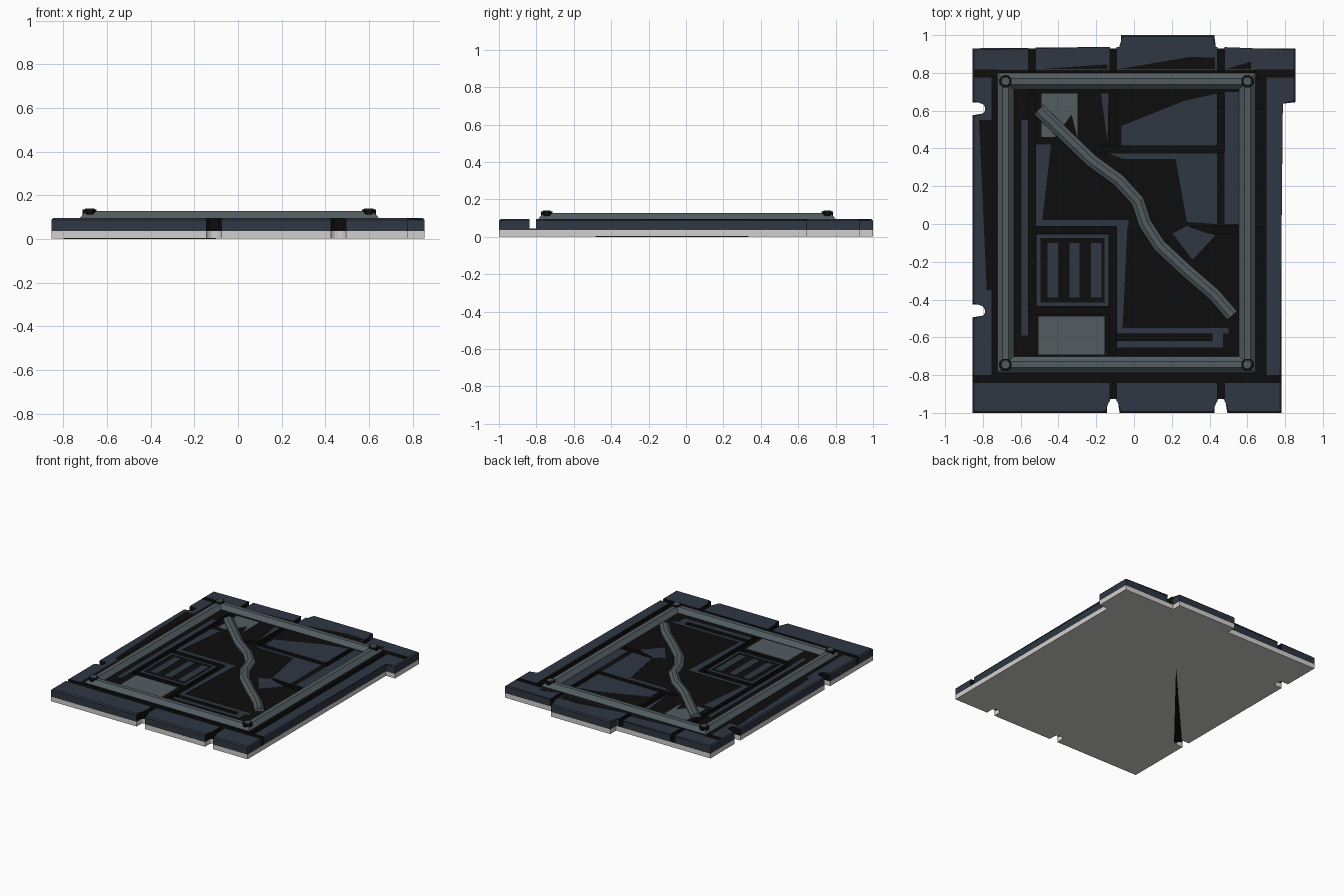
import bpy, bmesh, math
from mathutils import Vector

if "Cube" in bpy.data.objects:
    bpy.data.objects.remove(bpy.data.objects["Cube"])


def material(name, rgb):
    m = bpy.data.materials.new(name)
    m.diffuse_color = (*rgb, 1)
    m.use_nodes = True
    m.node_tree.nodes["Principled BSDF"].inputs["Base Color"].default_value = m.diffuse_color
    return m


NAVY = material("dark navy", (0.028, 0.038, 0.055))
BLACK = material("black", (0.004, 0.004, 0.004))
STEEL = material("grey steel", (0.085, 0.108, 0.12))
PALE = material("pale grey", (0.64, 0.63, 0.61))
TOP = 0.095


def finish(bm, name, *mats):
    bmesh.ops.recalc_face_normals(bm, faces=bm.faces)
    me = bpy.data.meshes.new(name)
    bm.to_mesh(me)
    bm.free()
    for m in mats:
        me.materials.append(m)
    ob = bpy.data.objects.new(name, me)
    bpy.context.collection.objects.link(ob)
    return ob


def add_prism(bm, pts, z0, z1):
    lo = [bm.verts.new((x, y, z0)) for x, y in pts]
    hi = [bm.verts.new((x, y, z1)) for x, y in pts]
    bm.faces.new(lo[::-1])
    top = bm.faces.new(hi)
    for i in range(len(pts)):
        j = (i + 1) % len(pts)
        bm.faces.new((lo[i], lo[j], hi[j], hi[i]))
    return top


def rect(x0, x1, y0, y1):
    return [(x0, y0), (x1, y0), (x1, y1), (x0, y1)]


def prisms(name, shapes, z0, z1, mat, bevel=0):
    bm = bmesh.new()
    tops = [add_prism(bm, s, z0, z1) for s in shapes]
    if bevel:
        edges = list({e for t in tops for e in t.edges})
        bmesh.ops.bevel(bm, geom=edges, offset=bevel, segments=1, affect='EDGES')
    return finish(bm, name, mat)


def notch(x, y, dx, dy, depth=0.075, r=0.034):
    """Round-ended slot cut in from an edge; (dx, dy) runs along that edge."""
    nx, ny = -dy, dx
    loc = [(-r, 0)]
    c = depth - r * 0.7
    loc += [(-r * math.cos(a), c + r * 0.7 * math.sin(a))
            for a in (k * math.pi / 6 for k in range(7))]
    loc += [(r, 0)]
    return [(x + dx * u + nx * v, y + dy * u + ny * v) for u, v in loc]


# Interlocking tile outline, with tabs on the back and right
outline = [(-0.855, -1), *notch(-0.11, -1, 1, 0), *notch(0.46, -1, 1, 0),
           (0.78, -1), (0.78, 0.645), (0.855, 0.645), (0.855, 0.93),
           (0.425, 0.93), (0.425, 1), (-0.07, 1), (-0.07, 0.93), (-0.855, 0.93),
           *notch(-0.855, 0.61, 0, -1), *notch(-0.855, -0.46, 0, -1)]

prisms("pale_base", [outline], 0.002, 0.037, PALE)
prisms("underside_streak", [[(-0.80, -0.435), (-0.77, -0.485), (-0.10, 0.335)]],
       0, 0.002, BLACK)
body = prisms("floor_tile", [outline], 0.036, TOP, NAVY, 0.008)

# Grooves between the plates
W = 0.018
vertical = [(-0.54, -0.46, 0.69), (-0.11, 0.40, 0.69), (-0.11, -0.69, -0.03),
            (0.46, 0.38, 0.69), (-0.54, 0.81, 0.94), (-0.11, 0.81, 0.94),
            (0.46, 0.81, 0.94), (-0.11, -0.95, -0.82), (0.46, -0.95, -0.82),
            (0.68, -0.80, 0.80)]
horizontal = [(0.395, -0.20, 0.47), (-0.03, -0.54, -0.10), (-0.03, 0.30, 0.54),
              (-0.46, -0.54, -0.12), (-0.60, -0.09, 0.41), (-0.82, -0.9, 0.9),
              (0.797, -0.845, -0.72), (0.797, 0.64, 0.845)]
slots = [rect(x - W, x + W, a, b) for x, a, b in vertical]
slots += [rect(a, b, y - W, y + W) for y, a, b in horizontal]
cutter = prisms("groove_cutter", slots, 0.045, 0.2, BLACK)
cutter.hide_render = True
mod = body.modifiers.new("grooves", 'BOOLEAN')
mod.operation = 'DIFFERENCE'
mod.solver = 'EXACT'
mod.use_self = True
mod.material_mode = 'TRANSFER'
mod.object = cutter
dg = bpy.context.evaluated_depsgraph_get()
body.data = bpy.data.meshes.new_from_object(body.evaluated_get(dg))
body.modifiers.clear()
bpy.data.objects.remove(cutter)

# Black inner floor, margins beside the frame and notch walls
me = body.data
mats = list(me.materials)
if BLACK not in mats:
    me.materials.append(BLACK)
    mats.append(BLACK)
black = mats.index(BLACK)
bm = bmesh.new()
bm.from_mesh(me)
for co, no in (((-0.755, 0, 0), (1, 0, 0)), ((0.66, 0, 0), (1, 0, 0)),
               ((0, 0.815, 0), (0, 1, 0)), ((0, -0.80, 0), (0, 1, 0))):
    geom = bm.verts[:] + bm.edges[:] + bm.faces[:]
    bmesh.ops.bisect_plane(bm, geom=geom, plane_co=co, plane_no=no)
for f in bm.faces:
    c = f.calc_center_median()
    inside = -0.755 < c.x < 0.66 and -0.80 < c.y < 0.815
    wall = abs(f.normal.z) < 0.3 and (-0.995 < c.y < -0.9 or -0.85 < c.x < -0.77) \
        and c.y < 0.9 and not (c.y < -0.998)
    if (inside and c.z > 0.04) or wall:
        f.material_index = black
bm.to_mesh(me)
bm.free()

# Navy plates showing on the black floor
patches = [
    [(-0.065, 0.52), (-0.065, 0.415), (0.44, 0.415), (0.44, 0.69), (0.26, 0.65)],
    [(0.22, 0.345), (0.28, 0.01), (0.44, 0.0), (0.44, 0.345)],
    [(-0.06, 0.345), (0.44, 0.345), (0.44, 0.375), (-0.14, 0.375)],
    rect(0.48, 0.555, 0.0, 0.70),
    [(0.205, -0.05), (0.31, -0.19), (0.43, -0.06), (0.28, -0.01)],
    rect(-0.595, -0.56, -0.59, 0.55),
    [(-0.52, 0.42), (-0.52, 0.02), (-0.485, 0.02), (-0.44, 0.42)],
    rect(-0.52, -0.03, -0.01, 0.02),
    [(-0.09, -0.01), (-0.09, -0.55), (-0.06, -0.55), (-0.035, -0.01)],
    rect(-0.09, 0.5, -0.58, -0.55), rect(-0.09, 0.47, -0.655, -0.62),
    rect(0.415, 0.47, -0.62, -0.58),
    [(-0.175, 0.69), (-0.14, 0.43), (-0.135, 0.69)],
    *[rect(x - 0.027, x + 0.027, -0.39, -0.10) for x in (-0.43, -0.315, -0.20)],
    rect(-0.515, -0.135, -0.075, -0.055), rect(-0.515, -0.135, -0.435, -0.415),
    rect(-0.515, -0.495, -0.415, -0.075), rect(-0.155, -0.135, -0.415, -0.075)]
prisms("navy_floor_plates", patches, TOP - 0.003, TOP + 0.002, NAVY)
# Dark streaks on the outer margin
prisms("black_margin_streaks", [
    [(-0.82, 0.55), (-0.78, -0.35), (-0.755, -0.35), (-0.755, 0.55)],
    [(-0.50, 0.82), (-0.14, 0.82), (-0.14, 0.845)],
    [(-0.08, 0.82), (0.43, 0.82), (0.43, 0.88), (0.30, 0.885)],
    [(0.49, 0.82), (0.62, 0.82), (0.62, 0.86)]],
    TOP - 0.003, TOP + 0.001, BLACK)
# Steel hatches
prisms("steel_hatches", [rect(-0.505, -0.155, -0.69, -0.49),
                         [(-0.49, 0.69), (-0.49, 0.46), (-0.42, 0.46),
                          (-0.33, 0.58), (-0.30, 0.46), (-0.30, 0.69)]],
       TOP - 0.003, TOP + 0.005, STEEL)


def sweep(name, path, profile, closed):
    """Sweep (side, z) profile along a flat path with mitred corners."""
    bm = bmesh.new()
    n = len(path)
    rings = []
    for i, p in enumerate(path):
        p = Vector(p)
        a = Vector(path[(i - 1) % n]) if closed or i else None
        b = Vector(path[(i + 1) % n]) if closed or i < n - 1 else None
        d1 = (p - a).normalized() if a else (b - p).normalized()
        d2 = (b - p).normalized() if b else d1
        n1, n2 = Vector((-d1.y, d1.x)), Vector((-d2.y, d2.x))
        side = (n1 + n2) / (1 + n1.dot(n2))
        rings.append([bm.verts.new((*(p + side * s), z)) for s, z in profile])
    m = len(profile)
    for i in range(n if closed else n - 1):
        r, q = rings[i], rings[(i + 1) % n]
        for k in range(m):
            bm.faces.new((r[k], r[(k + 1) % m], q[(k + 1) % m], q[k]))
    if not closed:
        bm.faces.new(rings[0])
        bm.faces.new(rings[-1][::-1])
    return finish(bm, name, STEEL)


# Raised rectangular frame with sloped sides
corners = rect(-0.68, 0.60, -0.745, 0.755)
sweep("raised_frame", corners, [(-0.045, 0.09), (-0.042, 0.1), (-0.016, 0.127),
                                (0.016, 0.127), (0.042, 0.1), (0.045, 0.09)], True)
# Winding conduit across the floor
sweep("winding_conduit",
      [(-0.505, 0.605), (-0.225, 0.335), (-0.08, 0.23), (0.02, 0.12), (0.06, 0),
       (0.135, -0.115), (0.28, -0.25), (0.425, -0.375), (0.52, -0.485)],
      [(-0.036, 0.09), (-0.034, 0.107), (-0.014, 0.122), (0.014, 0.122),
       (0.034, 0.107), (0.036, 0.09)], False)


# Corner studs on black collars
def octagon(c, r):
    return [(c[0] + r * math.cos(math.pi / 8 + k * math.pi / 4),
             c[1] + r * math.sin(math.pi / 8 + k * math.pi / 4)) for k in range(8)]


prisms("stud_collars", [octagon(c, 0.034) for c in corners], 0.1, 0.134, BLACK)
prisms("corner_studs", [octagon(c, 0.026) for c in corners], 0.11, 0.14, STEEL, 0.004)
